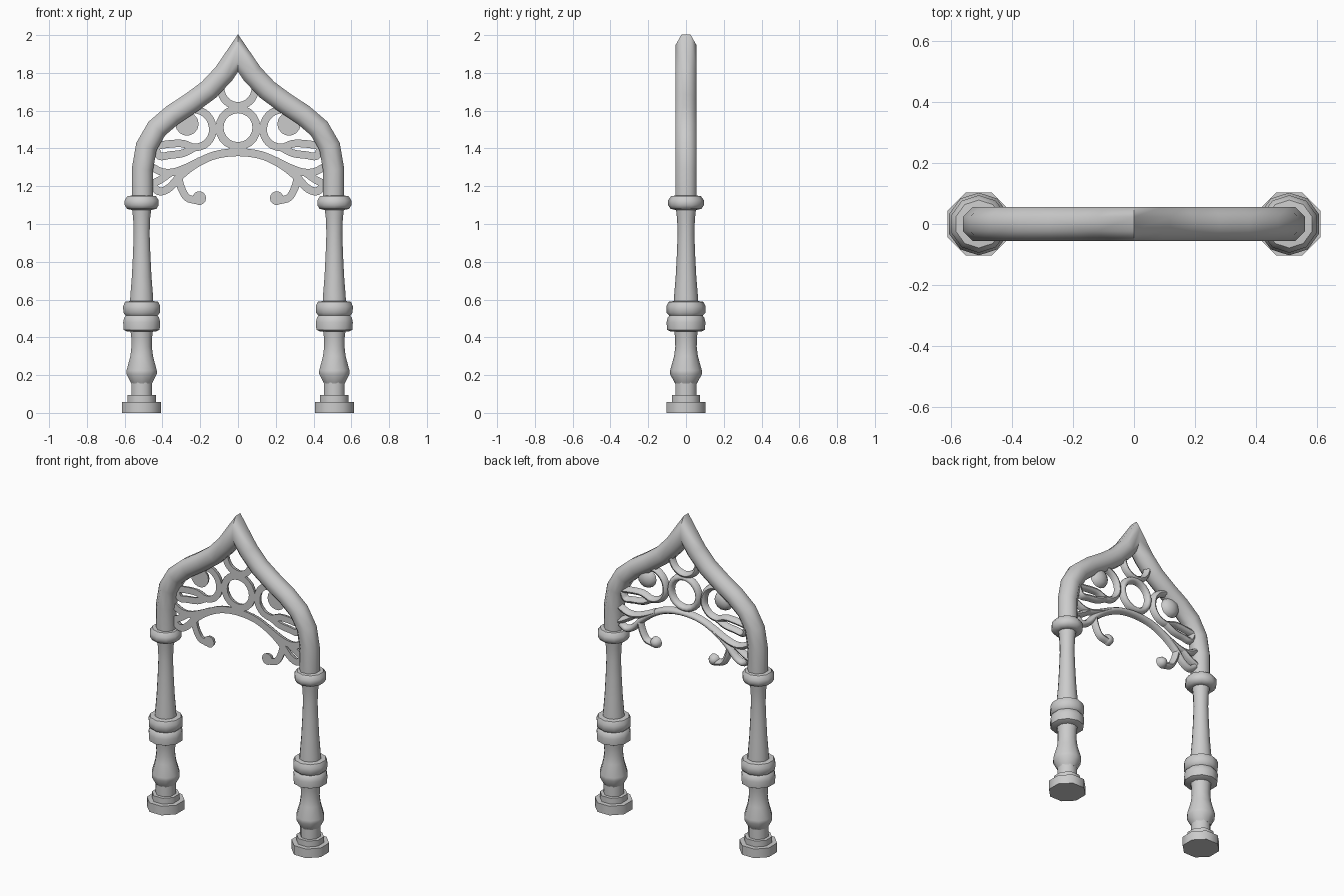
import bpy, bmesh, math
from mathutils import Vector

cube = bpy.data.objects.get("Cube")
if cube:
    bpy.data.objects.remove(cube)

iron = bpy.data.materials.new("grey_iron")
iron.use_nodes = True
GREY = (0.6, 0.6, 0.6, 1)
iron.diffuse_color = GREY
iron.node_tree.nodes["Principled BSDF"].inputs["Base Color"].default_value = GREY


def finish(bm, name, mirror=False, angle=50):
    """Turn a bmesh into a smooth shaded object, optionally mirrored in x."""
    bmesh.ops.recalc_face_normals(bm, faces=bm.faces)
    mesh = bpy.data.meshes.new(name)
    bm.to_mesh(mesh)
    bm.free()
    mesh.materials.append(iron)
    ob = bpy.data.objects.new(name, mesh)
    bpy.context.collection.objects.link(ob)
    bpy.ops.object.select_all(action='DESELECT')
    ob.select_set(True)
    bpy.context.view_layer.objects.active = ob
    bpy.ops.object.shade_smooth_by_angle(angle=math.radians(angle))
    if mirror:
        ob.modifiers.new("mirror", 'MIRROR').use_mirror_merge = False
    return ob


def skin(bm, rings, closed=False):
    """Bridge equal rings of vertices and cap the ends."""
    n = len(rings[0])
    pairs = list(zip(rings, rings[1:]))
    if closed:
        pairs.append((rings[-1], rings[0]))
    for a, b in pairs:
        for i in range(n):
            j = (i + 1) % n
            bm.faces.new((a[i], a[j], b[j], b[i]))
    if not closed:
        bm.faces.new(rings[0])
        bm.faces.new(rings[-1])


def turned(name, profile, x, sides):
    """Lathe a (radius, height) profile around an upright axis, flats facing out."""
    bm = bmesh.new()
    k = 1 / math.cos(math.pi / sides)
    rings = []
    for r, z in profile:
        angles = [(i + 0.5) * math.tau / sides for i in range(sides)]
        rings.append([bm.verts.new((x + r * k * math.cos(a), r * k * math.sin(a), z))
                      for a in angles])
    skin(bm, rings)
    return finish(bm, name, True)


def smooth_path(pts, steps=4):
    """Catmull-Rom curve through the given points."""
    p = [Vector(q) for q in pts]
    p = [2 * p[0] - p[1]] + p + [2 * p[-1] - p[-2]]
    out = []
    for a, b, c, d in zip(p, p[1:], p[2:], p[3:]):
        for s in range(steps):
            t = s / steps
            out.append(0.5 * (2 * b + (c - a) * t + (2 * a - 5 * b + 4 * c - d) * t * t
                              + (3 * b - a - 3 * c + d) * t ** 3))
    return out + [p[-2]]


def sweep(name, path, section, mirror=False, closed=False):
    """Sweep a (sideways, y) section along a path in the xz plane with mitred joints."""
    path = [Vector(q) for q in path]
    n = len(path)
    bm = bmesh.new()
    rings = []
    for i, p in enumerate(path):
        before = path[i - 1] if i or closed else None
        after = path[(i + 1) % n] if i < n - 1 or closed else None
        t1 = (p - before).normalized() if before is not None else (after - p).normalized()
        t2 = (after - p).normalized() if after is not None else t1
        t = (t1 + t2).normalized()
        side = Vector((-t.y, t.x)) / max(t.dot(t1), 0.5)
        rings.append([bm.verts.new((p.x + side.x * u, v, p.y + side.y * u))
                      for u, v in section])
    skin(bm, rings, closed)
    return finish(bm, name, mirror)


def half_round(w, depth=0.035):
    """Bar section, flat in front and rounded behind."""
    return [(w * math.cos(i * math.pi / 6), depth * math.sin(i * math.pi / 6))
            for i in range(7)]


def circle(x, z, r, n=20):
    return [(x + r * math.cos(i * math.tau / n), z + r * math.sin(i * math.tau / n))
            for i in range(n)]


def boss(name, x, z, r, depth=0.04):
    """Button that ends a scroll: flat front and domed back."""
    bm = bmesh.new()
    rings = [[bm.verts.new((px, depth * s, pz)) for px, pz in circle(x, z, r * c, 14)]
             for c, s in ((1, 0), (0.88, 0.5), (0.6, 0.82), (0.2, 1))]
    skin(bm, rings)
    return finish(bm, name, True)


# Columns: stepped octagonal foot, turned shaft, double ring and collar
X = 0.51
turned("column_foot", [(0.103, 0), (0.103, 0.058), (0.075, 0.058), (0.075, 0.095),
                       (0.055, 0.095), (0.055, 0.16)], X, 8)
turned("column_bulb", [(0.055, 0.155), (0.06, 0.165), (0.08, 0.205), (0.08, 0.225),
                       (0.06, 0.30), (0.054, 0.35), (0.055, 0.40), (0.06, 0.44)], X, 10)
turned("column_double_ring", [(0.075, 0.43), (0.095, 0.44), (0.098, 0.48), (0.092, 0.505),
                              (0.084, 0.515), (0.097, 0.53), (0.098, 0.565),
                              (0.088, 0.588), (0.06, 0.592)], X, 10)
turned("column_shaft", [(0.062, 0.58), (0.06, 0.62), (0.052, 0.72), (0.046, 0.84),
                        (0.042, 0.95), (0.045, 1.03), (0.052, 1.09)], X, 10)
turned("column_collar", [(0.055, 1.075), (0.078, 1.08), (0.09, 1.10), (0.09, 1.125),
                         (0.075, 1.148), (0.055, 1.15)], X, 10)

# Pointed arch tube
right = [(0.506, 1.13), (0.506, 1.29), (0.485, 1.41), (0.43, 1.505), (0.345, 1.578),
         (0.25, 1.64), (0.155, 1.71), (0.075, 1.795)]
arch = right + [(0, 1.905)] + [(-x, z) for x, z in reversed(right)]
R = 0.056 / math.cos(math.pi / 8)
tube = [(R * math.cos((i + 0.5) * math.pi / 4), R * math.sin((i + 0.5) * math.pi / 4))
        for i in range(8)]
sweep("pointed_arch", arch, tube)

# Central tracery: ring, open loop under the apex and low arch
sweep("centre_ring", circle(0, 1.51, 0.098), half_round(0.021), closed=True)
half = [(0.08, 1.78), (0.092, 1.71), (0.062, 1.65)]
sweep("apex_loop", smooth_path(half + [(0, 1.625)] + [(-x, z) for x, z in reversed(half)]),
      half_round(0.02))
half = [(0.45, 1.195), (0.41, 1.172), (0.36, 1.195), (0.30, 1.26), (0.22, 1.32), (0.12, 1.365)]
sweep("low_arch", smooth_path(half + [(0, 1.38)] + [(-x, z) for x, z in reversed(half)]),
      half_round(0.021))

# Side scrolls, mirrored
scrolls = {
    "upper_scroll": [(0.31, 1.595), (0.26, 1.61), (0.19, 1.595), (0.145, 1.55), (0.135, 1.48),
                     (0.17, 1.425), (0.23, 1.405), (0.29, 1.425), (0.35, 1.425),
                     (0.43, 1.415)],
    "middle_scroll": [(0.44, 1.41), (0.415, 1.36), (0.36, 1.365), (0.29, 1.375),
                      (0.23, 1.405)],
    "side_branch": [(0.20, 1.335), (0.27, 1.30), (0.34, 1.275), (0.40, 1.275), (0.455, 1.30)],
    "wall_curl": [(0.36, 1.27), (0.41, 1.235), (0.46, 1.21)],
    "hanging_tail": [(0.315, 1.245), (0.30, 1.19), (0.27, 1.14), (0.22, 1.125)],
}
for name, pts in scrolls.items():
    sweep(name, smooth_path(pts), half_round(0.02), mirror=True)
boss("scroll_boss", 0.27, 1.53, 0.062)
boss("tail_boss", 0.205, 1.137, 0.036)
sweep("boss_stem", [(0.28, 1.55), (0.345, 1.57)], half_round(0.035), mirror=True)
